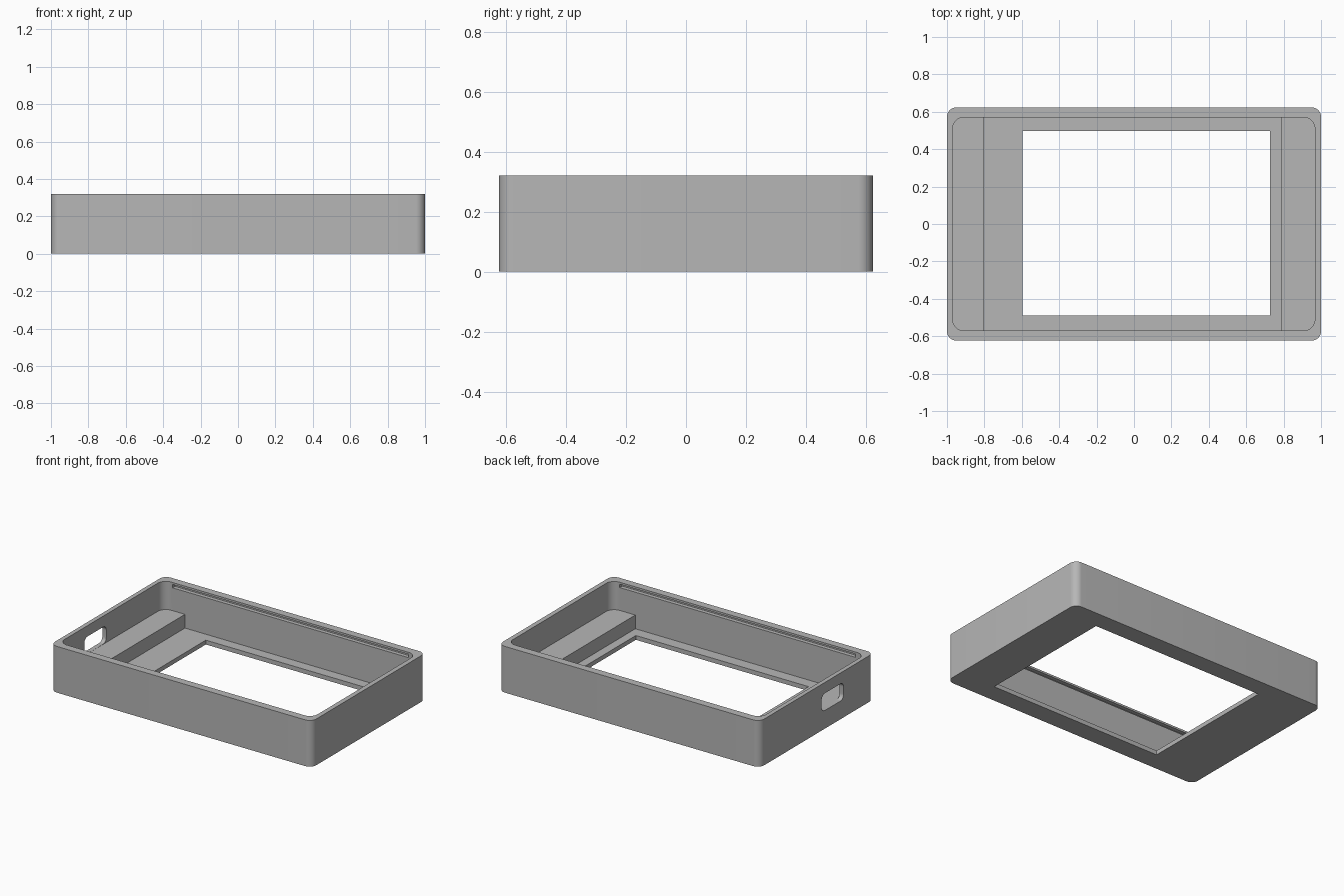
import bpy, bmesh
from math import radians
from mathutils import Matrix, Vector

if "Cube" in bpy.data.objects:
    bpy.data.objects.remove(bpy.data.objects["Cube"], do_unlink=True)

grey = bpy.data.materials.new("plain_grey")
grey.use_nodes = True
GREY = (0.47, 0.47, 0.47, 1)
grey.diffuse_color = GREY
grey.node_tree.nodes["Principled BSDF"].inputs["Base Color"].default_value = GREY


def block(name, low, high, radius=0, axis=2):
    """Box between two corners; edges running along the axis are rounded."""
    low, high = Vector(low), Vector(high)
    bm = bmesh.new()
    bmesh.ops.create_cube(bm, size=1)
    bmesh.ops.transform(bm, verts=bm.verts, matrix=Matrix.Translation((low + high) / 2)
                        @ Matrix.Diagonal((high - low).to_4d()))
    if radius:
        edges = [e for e in bm.edges
                 if abs((e.verts[0].co - e.verts[1].co).normalized()[axis]) > 0.9]
        bmesh.ops.bevel(bm, geom=edges, offset=radius, segments=10,
                        profile=0.5, affect='EDGES')
    mesh = bpy.data.meshes.new(name)
    bm.to_mesh(mesh)
    bm.free()
    mesh.materials.append(grey)
    obj = bpy.data.objects.new(name, mesh)
    bpy.context.collection.objects.link(obj)
    return obj


def cut(target, cutter):
    """Subtract the cutter, then discard it."""
    cutter.hide_render = True
    mod = target.modifiers.new("cut", 'BOOLEAN')
    mod.operation, mod.solver, mod.object = 'DIFFERENCE', 'EXACT', cutter
    bpy.context.view_layer.objects.active = target
    bpy.ops.object.modifier_apply(modifier=mod.name)
    bpy.data.objects.remove(cutter, do_unlink=True)


# Outer shell
case = block("case_shell", (-1, -0.623, 0), (1, 0.623, 0.32), 0.05)

# Main cavity down to the end ledges, then the deeper middle bay
cut(case, block("cavity", (-0.97, -0.57, 0.125), (0.967, 0.57, 0.5), 0.06))
cut(case, block("middle_bay", (-0.805, -0.57, 0.03), (0.787, 0.57, 0.2)))

# Screen opening through the floor
cut(case, block("screen_opening", (-0.595, -0.49, -0.1), (0.727, 0.498, 0.1)))

# Lid grooves inside both long walls
for side in (-1, 1):
    y0, y1 = sorted((side * 0.5, side * 0.597))
    cut(case, block("lid_groove", (-0.9, y0, 0.283), (0.907, y1, 0.306)))

# Rounded cable port in the right end wall
cut(case, block("cable_port", (-1.1, -0.295, 0.126), (-0.9, -0.055, 0.245), 0.035, axis=0))

# Smooth the rounded corners, keep other edges sharp
bpy.ops.object.select_all(action='DESELECT')
case.select_set(True)
bpy.context.view_layer.objects.active = case
bpy.ops.object.shade_smooth_by_angle(angle=radians(30))
